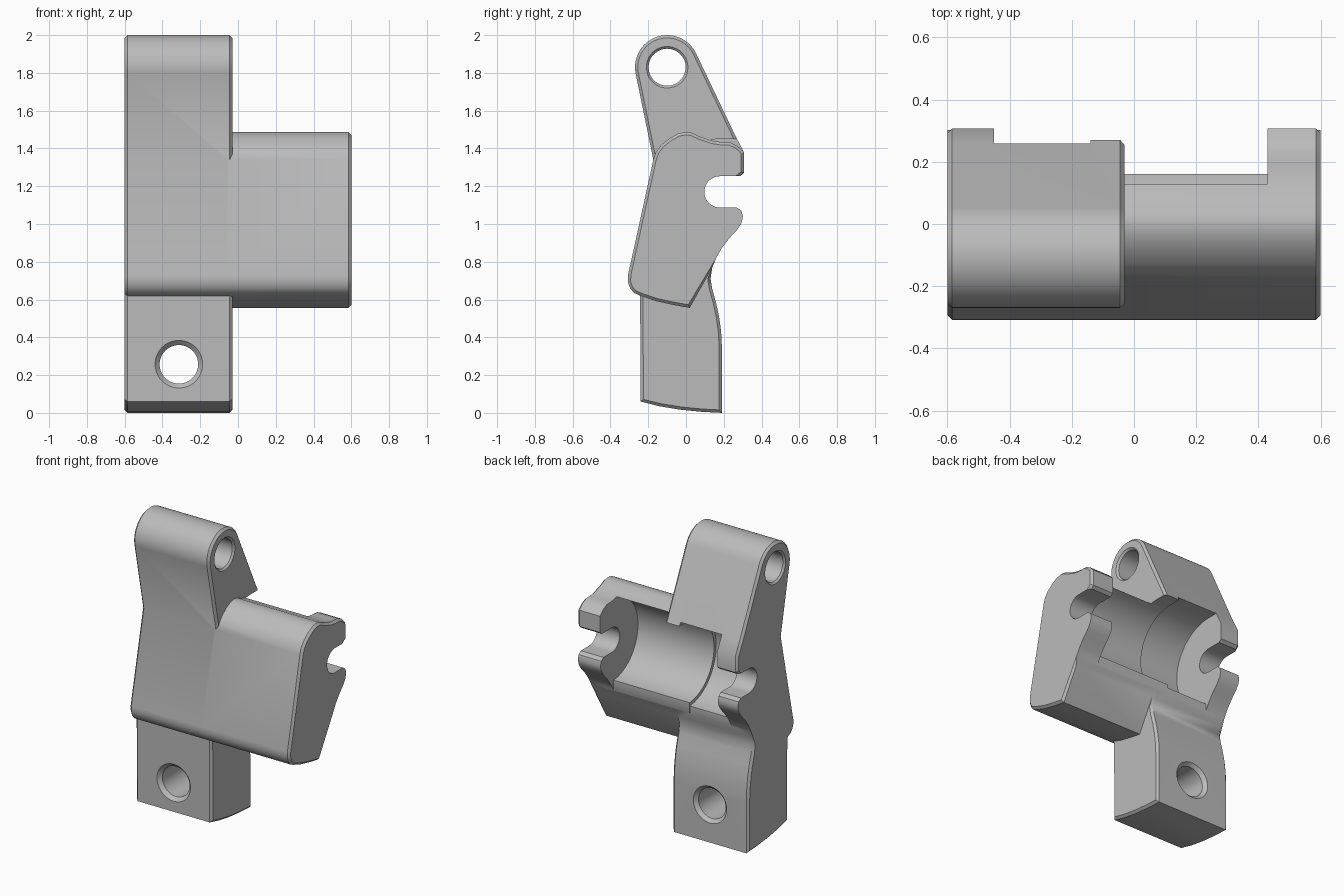
import bpy, bmesh, math

cube = bpy.data.objects.get("Cube")
if cube:
    bpy.data.objects.remove(cube, do_unlink=True)

grey = bpy.data.materials.new("plain grey")
grey.use_nodes = True
colour = (0.5, 0.5, 0.5, 1)
grey.diffuse_color = colour
grey.node_tree.nodes["Principled BSDF"].inputs["Base Color"].default_value = colour


def arc(cy, cz, r, a0, a1, n=16):
    """Points on an arc, in degrees."""
    angles = [math.radians(a0 + (a1 - a0) * i / n) for i in range(n + 1)]
    return [(cy + r * math.cos(a), cz + r * math.sin(a)) for a in angles]


def finish(bm, name):
    bmesh.ops.recalc_face_normals(bm, faces=bm.faces)
    mesh = bpy.data.meshes.new(name)
    bm.to_mesh(mesh)
    bm.free()
    mesh.materials.append(grey)
    ob = bpy.data.objects.new(name, mesh)
    bpy.context.collection.objects.link(ob)
    return ob


def prism(name, outline, x0, x1, chamfer_ends=()):
    """Extrude a (y, z) outline along x; chamfer end rims except around the slot."""
    bm = bmesh.new()
    base = bm.faces.new([bm.verts.new((x0, y, z)) for y, z in outline])
    new = bmesh.ops.extrude_face_region(bm, geom=[base], use_keep_orig=True)["geom"]
    for v in new:
        if isinstance(v, bmesh.types.BMVert):
            v.co.x = x1
    rims = []
    for e in bm.edges:
        a, b = (v.co for v in e.verts)
        mid = (a + b) / 2
        on_end = any(abs(a.x - x) < 1e-5 and abs(b.x - x) < 1e-5 for x in chamfer_ends)
        if on_end and not (mid.y > 0 and 0.76 < mid.z < 1.26):
            rims.append(e)
    if rims:
        bmesh.ops.bevel(bm, geom=rims, offset=0.015, segments=1, profile=0.5,
                        affect='EDGES', clamp_overlap=False)
    return finish(bm, name)


def bore(name, stations, place):
    """Turned cutter: (position, radius) stations along an axis set by place()."""
    bm = bmesh.new()
    n = 48
    rings = []
    for t, r in stations:
        rings.append([bm.verts.new(place(t, *p)) for p in arc(0, 0, r, 0, 360, n)[:-1]])
    for a, b in zip(rings, rings[1:]):
        for i in range(n):
            j = (i + 1) % n
            bm.faces.new((a[i], a[j], b[j], b[i]))
    bm.faces.new(rings[0])
    bm.faces.new(rings[-1])
    return finish(bm, name)


def boolean(target, tool, operation):
    mod = target.modifiers.new(tool.name, 'BOOLEAN')
    mod.operation = operation
    mod.solver = 'EXACT'
    mod.object = tool
    bpy.context.view_layer.update()
    graph = bpy.context.evaluated_depsgraph_get()
    mesh = bpy.data.meshes.new_from_object(target.evaluated_get(graph))
    target.modifiers.clear()
    target.data = mesh
    bpy.data.objects.remove(tool, do_unlink=True)


# Shared outline pieces: hooked back edge with slot, and rounded front foot
AXIS_Y, AXIS_Z = 0.18, 1.17
back = [(0.138, 0.767), (0.16, 0.82), (0.19, 0.873), (0.23, 0.925), (0.27, 0.968),
        (0.294, 1.005), (0.302, 1.04), (0.293, 1.07), (0.27, 1.087)]
back += arc(AXIS_Y, AXIS_Z, 0.083, 270, 90)
back += [(0.286, 1.253), (0.307, 1.27), (0.307, 1.38)]
front = [(-0.173, 1.34), (-0.307, 0.73), (-0.308, 0.695), (-0.296, 0.66),
         (-0.275, 0.635), (-0.243, 0.62)]

# Tall bracket: leg, hooked wall and upper arm in one outline
leg = [(-0.24, 0.06), (-0.14, 0.035), (-0.03, 0.017), (0.08, 0.006), (0.19, 0),
       (0.19, 0.35), (0.186, 0.43), (0.175, 0.51), (0.16, 0.58), (0.138, 0.66),
       (0.13, 0.71)]
arm = [(0.26, 1.47)] + arc(-0.1, 1.83, 0.17, 25, 190, 28)
LEFT, INNER, RIGHT = -0.6, -0.03, 0.6
bracket = prism("bracket", leg + back + arm + front, LEFT, INNER, (LEFT, INNER))

# Wide housing block beside it
crest = [(0.27, 1.415), (0.233, 1.432), (0.19, 1.433), (0.143, 1.44), (0.074, 1.463),
         (0.03, 1.483), (0, 1.487), (-0.04, 1.48), (-0.085, 1.455), (-0.13, 1.42),
         (-0.16, 1.38)]
foot = [(-0.16, 0.592), (-0.07, 0.572), (0.02, 0.556)]
housing = prism("housing", foot + back + crest + front, INNER - 0.03, RIGHT, (RIGHT,))
boolean(bracket, housing, 'UNION')

# Stepped round cavity, open at the back
for label, radius, x0, x1 in (("cavity", 0.28, -0.2, 0.43),
                              ("cavity_step", 0.303, -0.45, -0.14)):
    top = AXIS_Z + radius
    outline = arc(AXIS_Y, AXIS_Z, radius, 90, 266, 40)
    outline += [(0.16, 0.8), (0.5, 0.8), (0.5, top)]
    boolean(bracket, prism(label, outline, x0, x1), 'DIFFERENCE')

# Countersunk holes: across the arm, and front to back through the leg
arm_hole = bore("arm_hole", [(-0.65, 0.16), (-0.588, 0.098), (-0.042, 0.098), (0.02, 0.16)],
                lambda t, u, v: (t, u - 0.1, v + 1.83))
boolean(bracket, arm_hole, 'DIFFERENCE')
leg_hole = bore("leg_hole", [(-0.29, 0.175), (-0.217, 0.102), (0.167, 0.102), (0.24, 0.175)],
                lambda t, u, v: (u - 0.313, t, v + 0.257))
boolean(bracket, leg_hole, 'DIFFERENCE')

# Clean shading: smooth curves, crisp edges
bracket.name = "mounting_bracket"
bpy.ops.object.select_all(action='DESELECT')
bracket.select_set(True)
bpy.context.view_layer.objects.active = bracket
bpy.ops.object.shade_smooth_by_angle(angle=math.radians(30))
